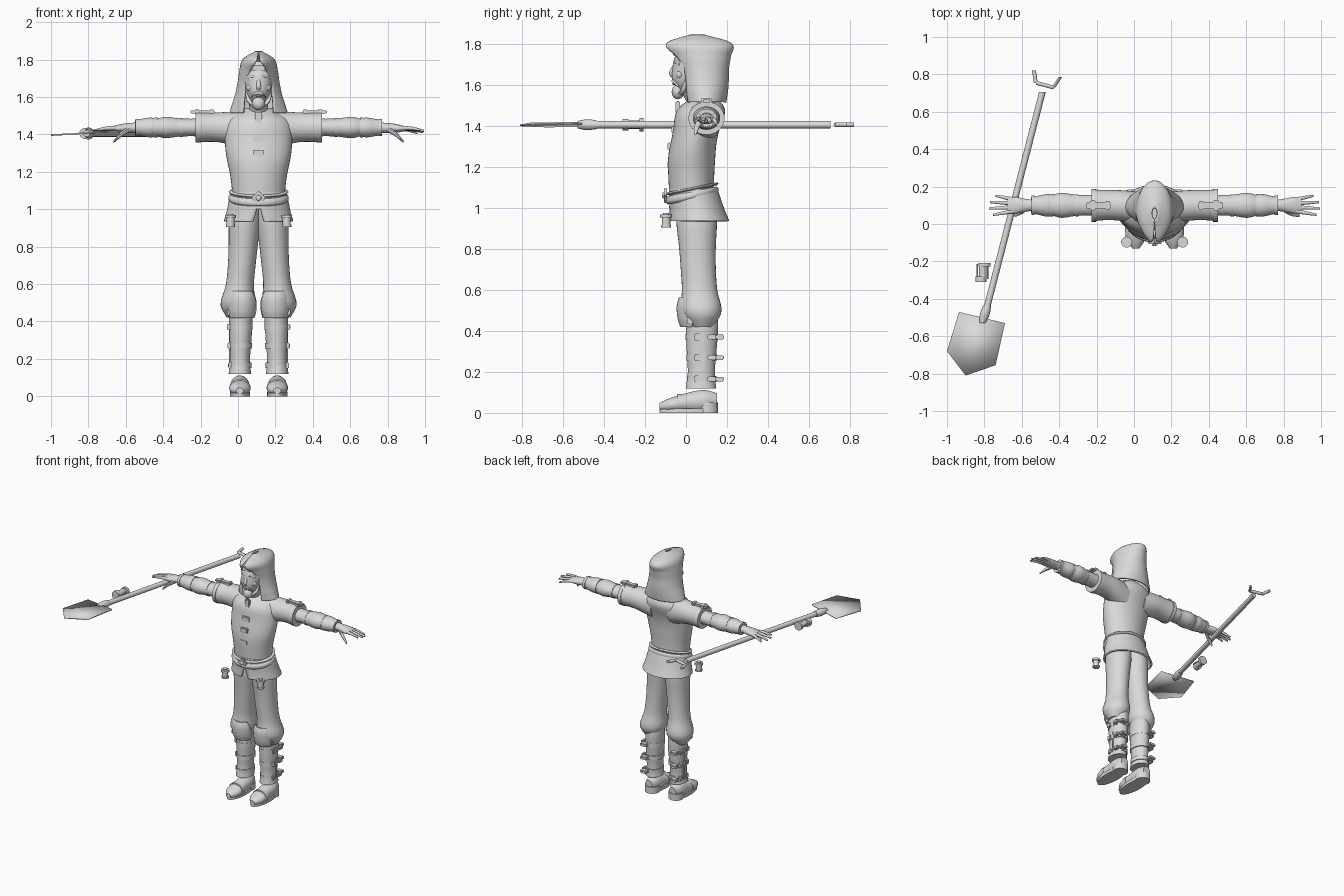
import bpy, bmesh, math
from mathutils import Vector, Matrix

if "Cube" in bpy.data.objects:
    bpy.data.objects.remove(bpy.data.objects["Cube"])

clay = bpy.data.materials.new("clay_grey")
clay.use_nodes = True
clay.diffuse_color = (.7, .7, .7, 1)
clay.node_tree.nodes["Principled BSDF"].inputs["Base Color"].default_value = clay.diffuse_color

BODY_X = .11  # the figure stands off-centre because the spade reaches far to its right
ARM_Y, ARM_Z = .1, 1.437
SECTION_PLANES = {"x": ("Y", "Z"), "y": ("X", "Z"), "z": ("X", "Y")}
UNIT = {"X": Vector((1, 0, 0)), "Y": Vector((0, 1, 0)), "Z": Vector((0, 0, 1))}


def put(name, bm, pair=False, shift=BODY_X, thickness=0):
    """Turn a bmesh into an object, or into a mirrored left and right pair."""
    names = [f"left_{name}", f"right_{name}"] if pair else [name]
    for object_name in names:
        bmesh.ops.recalc_face_normals(bm, faces=bm.faces)
        for face in bm.faces:
            face.smooth = True
        for edge in bm.edges:
            edge.smooth = edge.calc_face_angle(0) < .7
        mesh = bpy.data.meshes.new(object_name)
        bm.to_mesh(mesh)
        mesh.materials.append(clay)
        part = bpy.data.objects.new(object_name, mesh)
        part.location.x = shift
        bpy.context.collection.objects.link(part)
        if thickness:
            shell = part.modifiers.new("Thickness", "SOLIDIFY")
            shell.thickness, shell.offset = thickness, 0
        bm.transform(Matrix.Scale(-1, 4, UNIT["X"]))
    bm.free()


def sample(values, t):
    """Smooth curve through evenly spaced values, read at t from start to end."""
    last = len(values) - 1
    if last == 0:
        return values[0]
    i = min(int(t * last), last - 1)
    f = t * last - i
    a, b, c, d = values[max(i - 1, 0)], values[i], values[i + 1], values[min(i + 2, last)]
    return b + f / 2 * (c - a + f * (2 * a - 5 * b + 4 * c - d + f * (3 * (b - c) + d - a)))


def limb(name, spine, widths, depth=(1,), axis="z", opening=None, lean=0, point=0,
         steps=20, sides=32, **finish):
    """Sweep an ellipse along a spine; depth is its proportion, opening its open half angle."""
    spine = [Vector(p) for p in spine]
    u, v = (UNIT[letter] for letter in SECTION_PLANES[axis])
    bm, loops = bmesh.new(), []
    for step in range(steps + 1):
        t = step / steps
        centre, width = sample(spine, t), sample(widths, t)
        gap = sample(opening, t) if opening else 0
        start, end = (gap, -gap) if gap < 0 else (gap, math.tau - gap)
        loop = []
        for i in range(sides):
            angle = start + (end - start) * i / (sides - 1 if opening else sides)
            across = width * math.sin(angle) * (1 - point * max(0, math.cos(angle)) ** 2)
            along = -width * sample(depth, t) * math.cos(angle)
            loop.append(bm.verts.new(centre + u * across + v * along + UNIT["Z"] * lean * along))
        loops.append(loop)
    for low, high in zip(loops, loops[1:]):
        for i in range(sides - 1 if opening else sides):
            j = (i + 1) % sides
            bm.faces.new((low[i], low[j], high[j], high[i]))
    if not opening:
        bm.faces.new(loops[0])
        bm.faces.new(loops[-1])
    put(name, bm, thickness=.012 if opening else 0, **finish)


def band(name, centre, half_length, radius, depth=1, axis="z", **finish):
    """Short straight ring or disc around an axis."""
    centre, reach = Vector(centre), UNIT[axis.upper()] * half_length
    limb(name, [centre - reach, centre + reach], [radius], [depth], axis, steps=1, **finish)


def box(name, centre, size, turn=0, **finish):
    bm = bmesh.new()
    bmesh.ops.create_cube(bm, size=1, matrix=Matrix.Diagonal((*size, 1)))
    bmesh.ops.bevel(bm, geom=bm.edges[:], offset=.004, segments=2, affect="EDGES")
    bm.transform(Matrix.Translation(centre) @ Matrix.Rotation(turn, 4, "Y"))
    put(name, bm, **finish)


def ball(name, centre, size, **finish):
    bm = bmesh.new()
    bmesh.ops.create_uvsphere(bm, u_segments=16, v_segments=10, radius=1,
                              matrix=Matrix.Translation(centre) @ Matrix.Diagonal((*size, 1)))
    put(name, bm, **finish)


# Coat, skirt and belts
limb("coat_body", [(0, .03, 1), (0, .03, 1.27), (0, .09, 1.54)],
     widths=[.14, .14, .15, .17, .18, .17, .07], depth=[.8, .75, .62, .8], sides=40)
limb("coat_skirt", [(0, .065, .935), (0, .035, 1.09)],
     widths=[.18, .16, .145], depth=[.78], opening=[.16, .05, .01], sides=40)
limb("wide_belt", [(0, .03, 1.04), (0, .03, 1.08)], widths=[.15, .16, .16, .15],
     depth=[.8], lean=.2, sides=40)
limb("belt_cord", [(0, .03, 1.085), (0, .03, 1.1)], widths=[.15, .16, .15],
     depth=[.8], lean=.2, sides=40)
box("belt_buckle", (0, -.1, 1.06), (.055, .016, .055), turn=math.pi / 4)
ball("buckle_stud", (0, -.11, 1.06), (.015, .008, .015))
box("collar_tab", (0, -.04, 1.49), (.036, .02, .06))
for height, front in ((1.38, -.06), (1.3, -.08), (1.21, -.08)):
    box("coat_fastener", (0, front, height), (.06, .02, .035))

# Hood
limb("hood", [(0, .09, 1.515), (0, .08, 1.68), (0, .055, 1.84)],
     widths=[.15, .137, .118, .106, .097, .08, .015], depth=[.67, .8, 1, 1.17, 1.46, 1.95, 2],
     opening=[.7, .74, .8, .77, .6, .18, .02], point=.3, steps=36, sides=40)

# Head and face
limb("head", [(0, .07, 1.5), (0, .03, 1.6), (0, .03, 1.69), (0, .05, 1.79)],
     widths=[.052, .05, .067, .077, .078, .05], depth=[1.1, 1.4, 1.2, 1.2])
limb("nose", [(0, -.05, 1.71), (0, -.07, 1.66), (0, -.065, 1.635)],
     widths=[.007, .012, .008], sides=12)
ball("beard", (0, -.04, 1.565), (.035, .03, .036))
ball("lower_lip", (0, -.058, 1.605), (.018, .01, .006))
band("head_band", (0, .04, 1.75), .015, radius=.08, depth=1.15)
box("band_plate", (0, -.056, 1.755), (.07, .014, .03))
limb("moustache", [(0, -.064, 1.62), (.02, -.06, 1.617), (.04, -.04, 1.595)],
     widths=[.007, .008, .004], axis="x", sides=10, pair=True)
limb("jaw_beard", [(.02, -.03, 1.55), (.05, -.01, 1.58), (.066, .01, 1.65)],
     widths=[.016, .014, .007], sides=10, pair=True)
limb("brow", [(.01, -.056, 1.7), (.035, -.05, 1.71), (.06, -.03, 1.7)],
     widths=[.006], axis="x", sides=10, pair=True)
ball("eye", (.032, -.044, 1.687), (.014, .009, .007), pair=True)
ball("cheek", (.043, -.03, 1.65), (.022, .018, .022), pair=True)


def arm_part(name, inner, outer, widths, depth):
    limb(name, [(inner, ARM_Y, ARM_Z), (outer, ARM_Y, ARM_Z)], widths, depth, axis="x", pair=True)


# Sleeves and bracers
limb("sleeve", [(.07, .085, 1.42), (.2, ARM_Y, ARM_Z), (.335, ARM_Y, ARM_Z)],
     widths=[.085, .083, .08, .085], depth=[1.2, 1, .95], axis="x", pair=True)
band("sleeve_hem", (.325, ARM_Y, ARM_Z), .013, radius=.088, depth=.92, axis="x", pair=True)
arm_part("inner_sleeve", .3, .545, widths=[.058, .055, .057, .067, .055], depth=[.85])
arm_part("bracer", .54, .66, widths=[.054, .06, .05, .042], depth=[.85, .95])
for name, reach, radius in (("elbow_band", .415, .059), ("bracer_band", .55, .06), ("wrist_band", .65, .052)):
    band(name, (reach, ARM_Y, ARM_Z), .009, radius, depth=.88, axis="x", pair=True)
for name, reach, size in (("strap", .3, (.13, .035, .018)), ("buckle", .33, (.03, .055, .024)),
                          ("clasp", .25, (.025, .045, .024))):
    box(f"shoulder_{name}", (reach, ARM_Y, 1.52), size, pair=True)

# Hands
limb("palm", [(.64, ARM_Y, ARM_Z), (.785, ARM_Y, 1.43)], widths=[.03, .033, .044, .042],
     depth=[.95, .8, .5, .3], axis="x", pair=True)
for finger, tip in enumerate((.865, .885, .88, .85)):
    spread = finger - 1.5
    root = Vector((.755, ARM_Y + spread * .021, 1.433))
    end = Vector((tip, ARM_Y + spread * .034, 1.425 - finger * .006))
    limb(f"finger_{finger}", [root, root.lerp(end, .5) + UNIT["Z"] * .004, end],
         widths=[.012, .01, .006], axis="x", steps=8, sides=10, pair=True)
limb("thumb", [(.69, .08, 1.43), (.735, .055, 1.4), (.775, .045, 1.36)],
     widths=[.017, .014, .007], axis="x", steps=8, sides=10, pair=True)

# Trousers, boots and knee guards
limb("trouser_leg", [(.07, .05, 1), (.09, .06, .7), (.12, .08, .42)],
     widths=[.08, .084, .078, .074, .075, .092, .05], depth=[1.2, 1.15, 1.15, 1], pair=True)
limb("boot_shaft", [(.093, .08, .5), (.1, .073, .12)],
     widths=[.058, .063, .059, .053, .06], depth=[1.24], pair=True)
limb("shoe", [(.1, .15, .06), (.1, .01, .05), (.1, -.13, .03)],
     widths=[.03, .05, .051, .055, .02], depth=[1.2, 1.1, .95, .65, .8], axis="y", pair=True)
band("sole", (.1, .013, .011), .011, radius=.054, depth=2.65, pair=True)
band("heel", (.1, .105, .025), .025, radius=.052, pair=True)
band("shoe_strap", (.1, -.03, .047), .013, radius=.057, depth=.8, axis="y", pair=True)
limb("knee_guard", [(.09, .06, .42), (.09, .055, .56)], widths=[.068, .078, .08, .07],
     depth=[1.2], opening=[-1.2, -1.2, -.9], sides=9, pair=True)
box("knee_buckle", (.162, .02, .45), (.016, .028, .034), pair=True)
box("boot_seam", (.152, .085, .28), (.012, .012, .27), pair=True)
for height in (.37, .27, .165):
    radius = .053 + height * .03
    side = .095 + radius
    band("boot_strap", (.096, .077, height), .015, radius, depth=1.23, pair=True)
    box("strap_buckle", (side, .055, height), (.018, .032, .034), pair=True)
    box("strap_loop", (side, .125, height), (.022, .04, .026), pair=True)
    box("strap_end", (.125, .165, height), (.05, .04, .022), pair=True)

# Pots hanging at the hips
for name, height, half, radius in (("foot", .911, .006, .025), ("body", .935, .02, .021),
                                   ("lid", .96, .008, .029), ("knob", .97, .005, .015)):
    band(f"hip_pot_{name}", (.15, -.097, height), half, radius, pair=True)

# Spade
SPADE_Z = 1.405
limb("spade_shaft", [(-.8, -.5, SPADE_Z), (-.49, .705, SPADE_Z)], widths=[.018],
     axis="y", steps=1, shift=0)
limb("spade_socket", [(-.81, -.53, SPADE_Z), (-.785, -.435, SPADE_Z)], widths=[.018, .026, .021],
     axis="y", shift=0)
grip = [(-.535, .82, SPADE_Z), (-.525, .755, SPADE_Z), (-.43, .73, SPADE_Z), (-.395, .785, SPADE_Z)]
for start, end, axis in zip(grip, grip[1:], "yxy"):
    limb("spade_grip", [start, end], widths=[.011], axis=axis, steps=1, sides=10, shift=0)
blade = bmesh.new()
outline = [(-.935, -.47), (-.69, -.53), (-.74, -.755), (-.9, -.81), (-1, -.68)]
plate = blade.faces.new([blade.verts.new((x, y, SPADE_Z + .06 * (x + .85))) for x, y in outline])
put("spade_blade", blade, shift=0, thickness=.008)

# Small lantern beside the spade
for name, along, half, radius in (("cap", -.295, .015, .029), ("body", -.255, .04, .021),
                                  ("base", -.217, .009, .032)):
    band(f"lantern_{name}", (along / 4 - .745, along, SPADE_Z), half, radius, axis="y", shift=0)
for side in (-1, 1):
    band("lantern_rod", (side * .027 - .81, -.255, SPADE_Z), .04, .004, axis="y", sides=8, shift=0)
